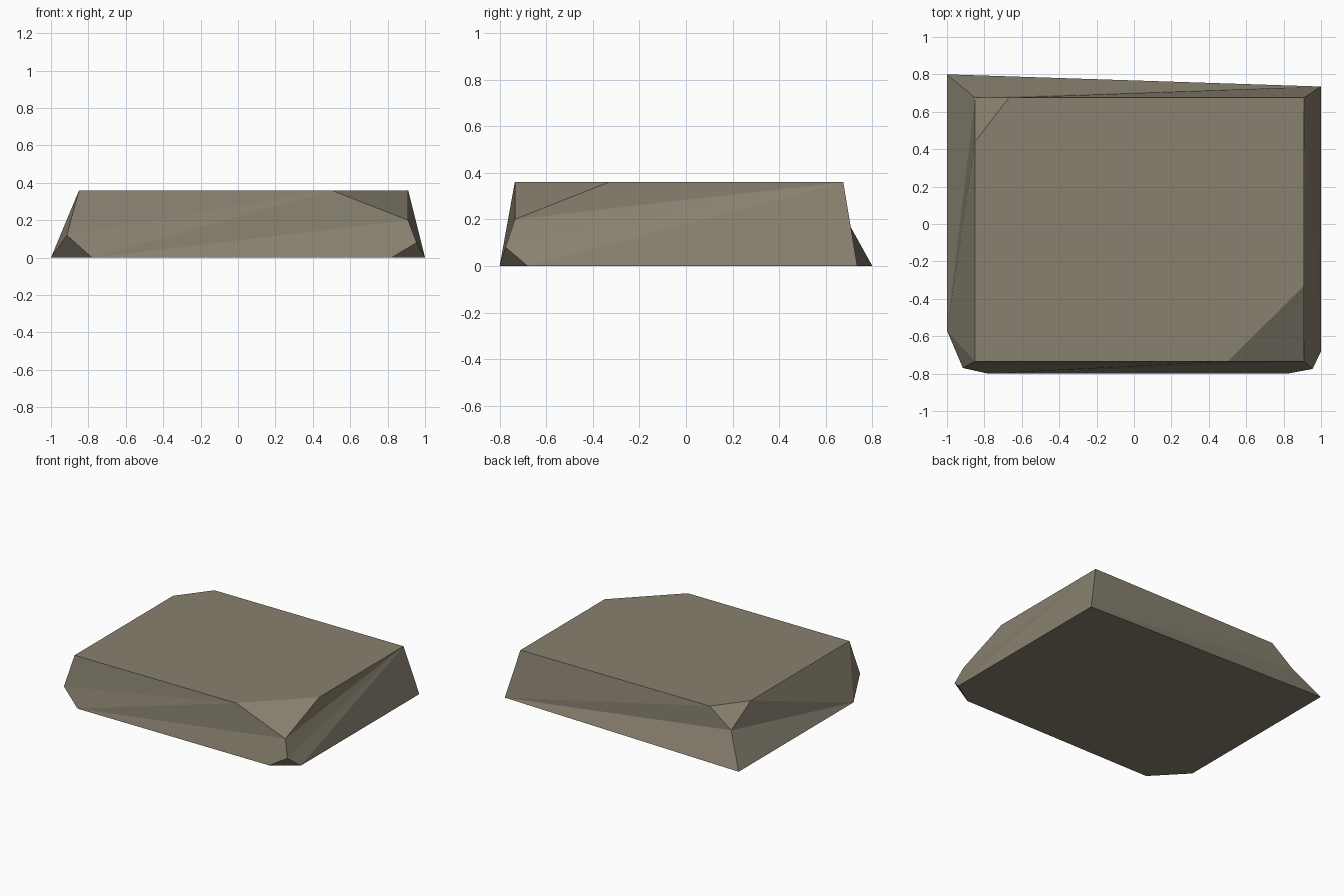
import bpy
import bmesh

cube = bpy.data.objects.get("Cube")
if cube:
    bpy.data.objects.remove(cube, do_unlink=True)

# Slab levels and the edges of the flat top
TOP, BASE = 0.36, 0.0
RIGHT, LEFT, FRONT, BACK = -0.85, 0.91, -0.735, 0.675

# Named corner points; each chipped corner is replaced by three points
points = {
    # flat top
    "top_front_right": (RIGHT, FRONT, TOP),
    "top_back_left": (LEFT, BACK, TOP),
    # large chip, upper front left corner
    "chip_front": (0.5, FRONT, TOP),
    "chip_side": (LEFT, -0.33, TOP),
    "chip_low": (LEFT, FRONT, 0.2),
    # small chip, upper back right corner
    "nick_back": (-0.67, BACK, TOP),
    "nick_side": (RIGHT, 0.44, TOP),
    "nick_low": (RIGHT, BACK, 0.225),
    # base chip, front right corner
    "foot_right_up": (-0.915, -0.77, 0.12),
    "foot_right_side": (-1, -0.57, BASE),
    "foot_right_front": (-0.78, -0.8, BASE),
    # base chip, front left corner
    "foot_left_up": (0.955, -0.775, 0.08),
    "foot_left_side": (1, -0.68, BASE),
    "foot_left_front": (0.82, -0.8, BASE),
    # base, back corners
    "base_back_right": (-1, 0.8, BASE),
    "base_back_left": (1, 0.735, BASE),
}

bm = bmesh.new()
verts = {name: bm.verts.new(co) for name, co in points.items()}


def face(*names):
    bm.faces.new([verts[n] for n in names])


def fan(hub, *rim):
    """Triangles from one hub point to each pair of neighbours on the rim."""
    for a, b in zip(rim, rim[1:]):
        face(hub, a, b)


# Flat top and underside
face("top_front_right", "chip_front", "chip_side",
     "top_back_left", "nick_back", "nick_side")
face("foot_right_front", "foot_right_side", "base_back_right",
     "base_back_left", "foot_left_side", "foot_left_front")

# Chipped corners
face("chip_front", "chip_low", "chip_side")
face("nick_back", "nick_low", "nick_side")
face("foot_right_up", "foot_right_side", "foot_right_front")
face("foot_left_up", "foot_left_front", "foot_left_side")

# Front side
fan("chip_front", "top_front_right", "foot_right_up",
    "foot_right_front", "chip_low")
fan("foot_right_front", "foot_left_front", "foot_left_up", "chip_low")

# Left side
fan("top_back_left", "chip_side", "chip_low", "foot_left_up",
    "foot_left_side", "base_back_left")

# Back side
fan("base_back_left", "top_back_left", "nick_back",
    "nick_low", "base_back_right")

# Right side
fan("foot_right_side", "foot_right_up", "top_front_right",
    "nick_side", "nick_low", "base_back_right")

bmesh.ops.recalc_face_normals(bm, faces=bm.faces[:])
mesh = bpy.data.meshes.new("stone_slab")
bm.to_mesh(mesh)
bm.free()

# Single stone colour
stone = bpy.data.materials.new("warm grey stone")
stone.use_nodes = True
color = (0.25, 0.22, 0.162, 1)
stone.diffuse_color = color
shader = next(n for n in stone.node_tree.nodes if n.type == "BSDF_PRINCIPLED")
shader.inputs["Base Color"].default_value = color
shader.inputs["Roughness"].default_value = 0.9
mesh.materials.append(stone)

slab = bpy.data.objects.new("stone_slab", mesh)
bpy.context.collection.objects.link(slab)
